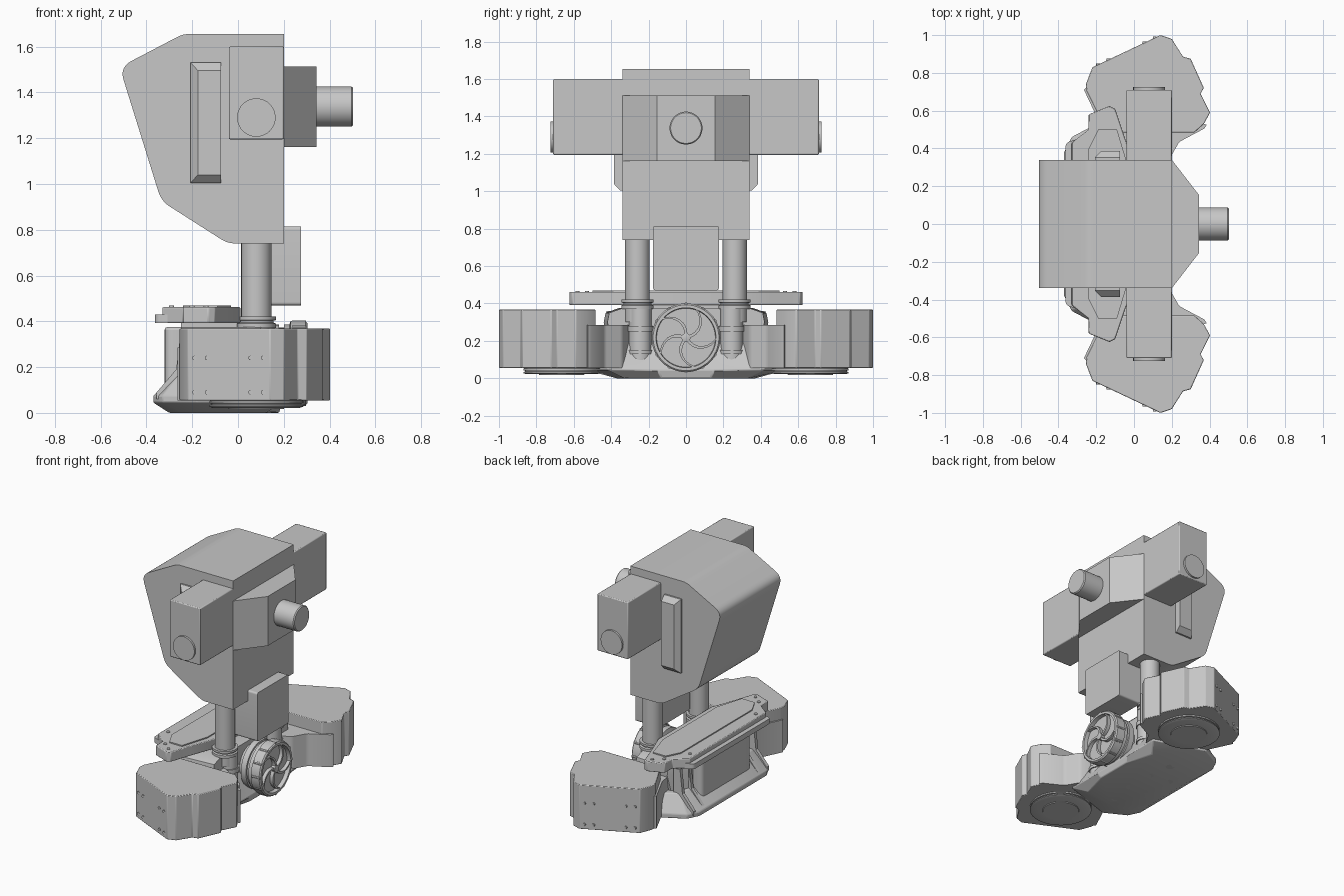
import bpy, bmesh
from math import sin, cos, tan, pi, radians
from mathutils import Vector

if "Cube" in bpy.data.objects:
    bpy.data.objects.remove(bpy.data.objects["Cube"])

GREY = (0.57, 0.57, 0.57, 1)
grey = bpy.data.materials.new("plain grey")
grey.use_nodes = True
grey.diffuse_color = GREY
grey.node_tree.nodes["Principled BSDF"].inputs["Base Color"].default_value = GREY


def finish(name, bm, mirror=False, bevel=0):
    bmesh.ops.recalc_face_normals(bm, faces=bm.faces)
    mesh = bpy.data.meshes.new(name)
    bm.to_mesh(mesh)
    bm.free()
    ob = bpy.data.objects.new(name, mesh)
    bpy.context.collection.objects.link(ob)
    mesh.materials.append(grey)
    bpy.ops.object.select_all(action="DESELECT")
    ob.select_set(True)
    bpy.context.view_layer.objects.active = ob
    bpy.ops.object.shade_smooth_by_angle(angle=radians(32))
    if bevel:
        m = ob.modifiers.new("edge", "BEVEL")
        m.width, m.segments, m.limit_method = bevel, 2, "ANGLE"
    if mirror:
        m = ob.modifiers.new("mirror", "MIRROR")
        m.use_axis = (False, True, False)
        m.use_mirror_merge = False
    return ob


def place(axis, u, v, w):
    """Map profile coordinates u, v and depth w along an axis."""
    return {"x": (w, u, v), "y": (u, w, v), "z": (u, v, w)}[axis]


def loft(name, layers, axis="z", **kw):
    """Join equal-length outlines, each given as (depth, points)."""
    bm = bmesh.new()
    rings = [[bm.verts.new(place(axis, u, v, w)) for u, v in pts] for w, pts in layers]
    n = len(rings[0])
    for a, b in zip(rings, rings[1:]):
        for i in range(n):
            j = (i + 1) % n
            bm.faces.new((a[i], a[j], b[j], b[i]))
    bm.faces.new(rings[0])
    bm.faces.new(rings[-1])
    return finish(name, bm, **kw)


def prism(name, pts, lo, hi, axis="z", **kw):
    return loft(name, [(lo, pts), (hi, pts)], axis, **kw)


def rect(u0, u1, v0, v1):
    return [(u0, v0), (u1, v0), (u1, v1), (u0, v1)]


def circle(u, v, r, n=40):
    return [(u + r * cos(2 * pi * i / n), v + r * sin(2 * pi * i / n)) for i in range(n)]


def turned(name, u, v, profile, axis, n=48, **kw):
    """Lathe a (depth, radius) profile."""
    return loft(name, [(w, circle(u, v, r, n)) for w, r in profile], axis, **kw)


def sym(half):
    return half + [(x, -y) for x, y in reversed(half)]


def rounded(corners, steps=6):
    """Fillet each (u, v, radius) corner."""
    out = []
    for i, (u, v, r) in enumerate(corners):
        p = Vector((u, v))
        if r == 0:
            out.append((u, v))
            continue
        a = (Vector(corners[i - 1][:2]) - p).normalized()
        b = (Vector(corners[(i + 1) % len(corners)][:2]) - p).normalized()
        d = r / tan(a.angle(b) / 2)
        for k in range(steps + 1):
            t = k / steps
            q = (p + a * d) * (1 - t) ** 2 + p * 2 * t * (1 - t) + (p + b * d) * t * t
            out.append((q.x, q.y))
    return out


# Torso
torso = rounded([(0.2, 0.74, 0), (0.2, 1.655, 0), (-0.24, 1.655, 0.12),
                 (-0.517, 1.51, 0.07), (-0.335, 0.925, 0.12), (-0.045, 0.74, 0.12)])
prism("torso", torso, -0.34, 0.34, "y")

# Side arms with round end caps
prism("side_arm", rect(-0.04, 0.2, 1.195, 1.6), 0.33, 0.71, "y", mirror=True, bevel=0.006)
prism("arm_end_cap", circle(0.08, 1.29, 0.084), 0.7, 0.724, "y", mirror=True)

# Chamfered side strips
loft("side_strip", [(0.33, rect(-0.207, -0.075, 1.005, 1.53)),
                    (0.352, rect(-0.207, -0.075, 1.005, 1.53)),
                    (0.386, rect(-0.175, -0.075, 1.04, 1.495))], "y", mirror=True)

# Tapered head and barrel
prism("head", [(0.15, -0.34), (0.2, -0.34), (0.343, -0.155), (0.343, 0.155),
               (0.2, 0.34), (0.15, 0.34)], 1.162, 1.513)
turned("barrel", 0, 1.338, [(0.33, 0.088), (0.495, 0.088), (0.502, 0.082)], "x")

# Rear equipment box below the torso
prism("lower_box", rounded([(-0.176, 0.47, 0.015), (0.176, 0.47, 0.015),
                            (0.176, 0.815, 0.015), (-0.176, 0.815, 0.015)]),
      0.09, 0.275, "x")

# Legs, with collars and banded lower struts
turned("leg", 0.08, 0.26, [(0.3, 0.066), (0.76, 0.066)], "z", mirror=True)
turned("leg_collar", 0.08, 0.26, [(0.37, 0.085), (0.39, 0.085), (0.395, 0.075),
                                  (0.403, 0.075), (0.405, 0.085), (0.42, 0.085)],
       "z", mirror=True)
turned("leg_strut", 0.1, 0.245, [(0.06, 0.06), (0.13, 0.06), (0.13, 0.068), (0.15, 0.068),
                                 (0.15, 0.06), (0.25, 0.06), (0.25, 0.068), (0.28, 0.068),
                                 (0.28, 0.06), (0.37, 0.06)], "z", mirror=True)

# Bottom pan and flared skirt
loft("bottom_skirt", [
    (0, sym([(0.18, 0.13), (0.12, 0.33), (-0.12, 0.37), (-0.24, 0.32), (-0.3, 0.18)])),
    (0.045, sym([(0.19, 0.15), (0.19, 0.42), (-0.18, 0.54), (-0.33, 0.46), (-0.37, 0.38)])),
    (0.075, sym([(0.17, 0.15), (0.18, 0.42), (-0.18, 0.54), (-0.33, 0.46), (-0.37, 0.38)])),
    (0.19, sym([(0.1, 0.15), (0.12, 0.38), (-0.15, 0.48), (-0.24, 0.42), (-0.255, 0.33)]))],
    bevel=0.006)
for i, (x, y) in enumerate([(-0.2, 0.12), (-0.08, 0.28), (0.08, 0.2), (-0.05, 0.1)]):
    turned(f"pan_boss_{i}", x, y, [(-0.0, 0.03), (0.02, 0.03)], "z", n=24, mirror=True)

# Central chassis
loft("chassis", [
    (0.05, sym([(0.1, 0.35), (-0.2, 0.4), (-0.25, 0.3)])),
    (0.3, sym([(0.1, 0.42), (-0.16, 0.44), (-0.25, 0.33)])),
    (0.35, sym([(0.1, 0.41), (-0.16, 0.43), (-0.25, 0.33)])),
    (0.375, sym([(0.1, 0.34), (-0.15, 0.36), (-0.25, 0.3)]))])
prism("rear_block", rounded([(-0.1, 0.28, 0), (-0.1, -0.28, 0), (-0.32, -0.28, 0.04),
                             (-0.32, 0.28, 0.04)]), 0.08, 0.375, bevel=0.012)

# Ribs sweeping down the rear of the skirt
for i, y in enumerate((0.3, 0.4)):
    prism(f"skirt_rib_{i}", [(-0.2, 0.06), (-0.355, 0.06), (-0.355, 0.09),
                             (-0.27, 0.19), (-0.25, 0.36), (-0.2, 0.36)],
          y, y + 0.025, "y", mirror=True)

# Top deck with raised panel and tabs
deck = sym([(0.01, 0.3), (-0.05, 0.46), (-0.1, 0.61), (-0.13, 0.625), (-0.24, 0.58),
            (-0.24, 0.5), (-0.33, 0.43)])
prism("top_deck", deck, 0.392, 0.462, bevel=0.005)
prism("deck_panel", sym([(-0.03, 0.3), (-0.09, 0.5), (-0.19, 0.5), (-0.24, 0.4)]), 0.46, 0.47)
prism("deck_post", rect(-0.25, 0.0, -0.25, 0.25), 0.37, 0.4)
prism("deck_tab", rounded([(-0.3, 0.45, 0), (-0.3, -0.45, 0), (-0.362, -0.43, 0.03),
                           (-0.362, 0.43, 0.03)]), 0.393, 0.43)
for i, (x, y) in enumerate([(-0.14, 0.58), (-0.2, 0.53), (-0.29, 0.37)]):
    turned(f"deck_bolt_{i}", x, y, [(0.45, 0.011), (0.468, 0.011)], "z", n=16, mirror=True)

# Outer drive pods with faceted shells
pod = [(0.14, 1.0), (0.2, 0.98), (0.26, 0.885), (0.3, 0.875), (0.37, 0.72), (0.352, 0.69),
       (0.403, 0.59), (0.37, 0.53), (0.32, 0.485), (-0.14, 0.485), (-0.25, 0.7),
       (-0.255, 0.74), (-0.22, 0.83)]
prism("drive_pod", pod, 0.055, 0.368, mirror=True, bevel=0.004)

# Brackets joining the pods to the chassis
neck = rounded([(0.385, 0.525, 0), (0.372, 0.505, 0), (0.24, 0.435, 0.05), (0.185, 0.34, 0.05),
                (0.1, 0.3, 0), (-0.14, 0.3, 0), (-0.165, 0.5, 0), (-0.265, 0.71, 0),
                (-0.25, 0.725, 0)])
prism("pod_bracket", neck, 0.055, 0.285, mirror=True)

# Turntable rings beneath the pods
turned("pod_ring", 0.08, 0.665, [(0.022, 0.11), (0.022, 0.19), (0.027, 0.205), (0.034, 0.205),
                                 (0.036, 0.195), (0.041, 0.195), (0.043, 0.205),
                                 (0.052, 0.205), (0.06, 0.19)], "z", n=56, mirror=True)
turned("pod_ring_hub", 0.08, 0.665, [(0.017, 0.12), (0.03, 0.125)], "z", mirror=True)

# Bolts on the sloping outer pod faces
for i, x in enumerate((-0.19, -0.135, 0.055, 0.11)):
    y = 0.83 + (x + 0.22) * 0.472
    for j, z in enumerate((0.09, 0.24)):
        prism(f"pod_bolt_{i}_{j}", circle(x, z, 0.01, 14), y - 0.03, y + 0.006, "y", mirror=True)

# Round spoked wheel in front of the chassis
WZ = 0.217
turned("wheel_drum", 0, WZ, [(0.06, 0.12), (0.13, 0.13), (0.14, 0.168), (0.18, 0.168),
                             (0.18, 0.155), (0.2, 0.155), (0.2, 0.17), (0.225, 0.17),
                             (0.23, 0.184), (0.295, 0.184), (0.303, 0.176), (0.303, 0.16),
                             (0.275, 0.157)], "x", n=56)
turned("wheel_hub", 0, WZ, [(0.27, 0.024), (0.305, 0.024), (0.308, 0.012)], "x", n=24)
for k in range(5):
    base = pi / 2 + 2 * pi * k / 5
    left, right = [], []
    for s in range(8):
        r = 0.015 + 0.148 * s / 7
        a = base + 0.9 * (s / 7) ** 1.5
        for side, sign in ((left, 1), (right, -1)):
            b = a + sign * 0.008 / r
            side.append((r * cos(b), WZ + r * sin(b)))
    prism(f"wheel_spoke_{k}", left + right[::-1], 0.27, 0.3, "x")
for k in range(12):
    a = 2 * pi * k / 12
    prism(f"wheel_lug_{k}", circle(0.175 * cos(a), WZ + 0.175 * sin(a), 0.013, 10),
          0.235, 0.298, "x")
